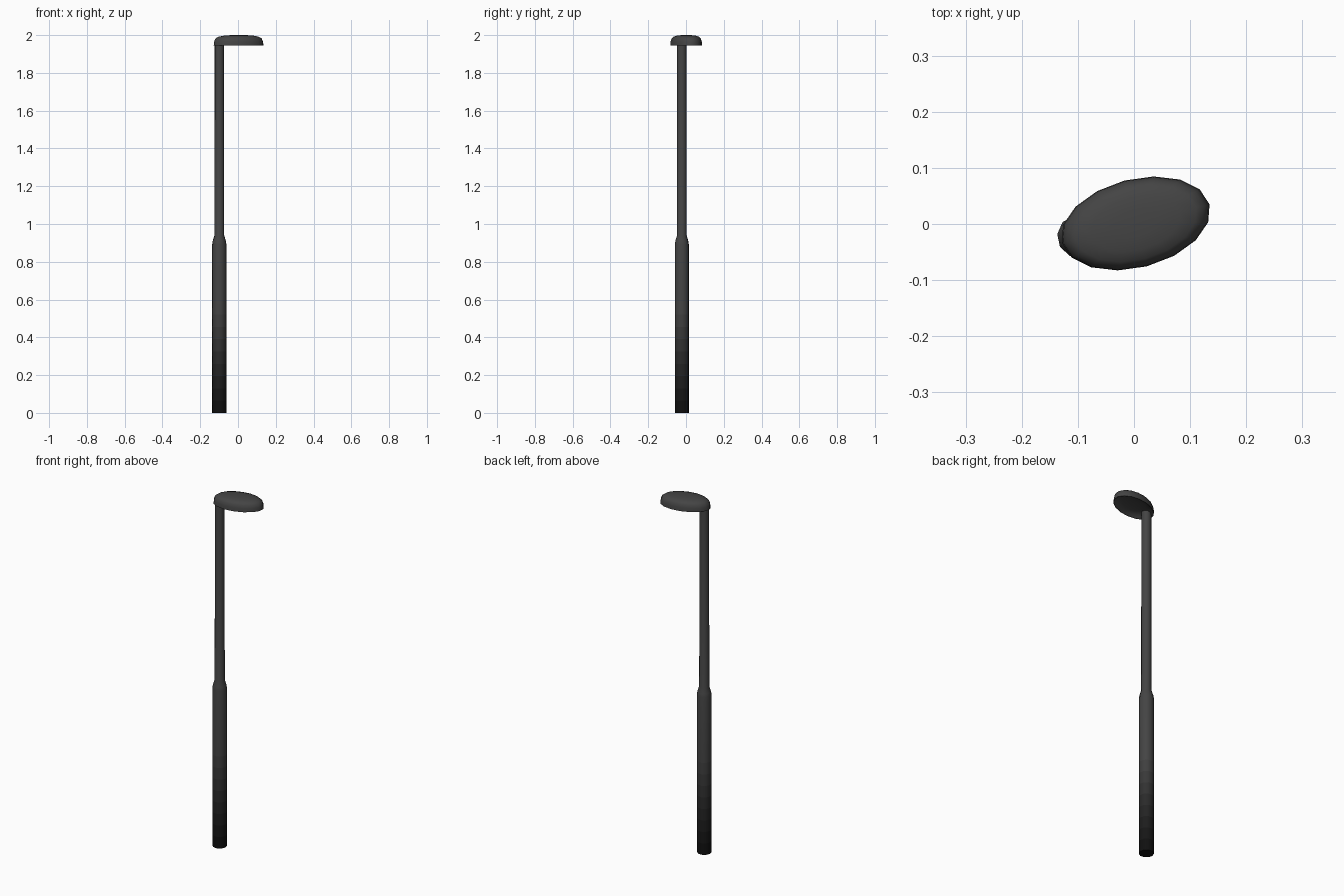
import bpy, bmesh, math

if "Cube" in bpy.data.objects:
    bpy.data.objects.remove(bpy.data.objects["Cube"])

def grey(name, v):
    m = bpy.data.materials.new(name)
    m.diffuse_color = (v, v, v, 1)
    m.use_nodes = True
    m.node_tree.nodes["Principled BSDF"].inputs["Base Color"].default_value = m.diffuse_color
    return m

def lathe(name, rings, sides, phase, close_bottom=True):
    """rings: (radius_x, radius_y, z, material index of band above)"""
    bm = bmesh.new()
    loops = []
    for rx, ry, z, _ in rings:
        loops.append([bm.verts.new((rx * math.cos(phase + 2 * math.pi * i / sides),
                                    ry * math.sin(phase + 2 * math.pi * i / sides), z))
                      for i in range(sides)])
    for k in range(len(loops) - 1):
        a, b = loops[k], loops[k + 1]
        for i in range(sides):
            j = (i + 1) % sides
            f = bm.faces.new((a[i], a[j], b[j], b[i]))
            f.material_index = rings[k][3]
    bm.faces.new(loops[0][::-1])
    bm.faces.new(loops[-1])
    bmesh.ops.recalc_face_normals(bm, faces=bm.faces)
    me = bpy.data.meshes.new(name)
    bm.to_mesh(me)
    bm.free()
    ob = bpy.data.objects.new(name, me)
    bpy.context.collection.objects.link(ob)
    bpy.ops.object.select_all(action='DESELECT')
    ob.select_set(True)
    bpy.context.view_layer.objects.active = ob
    bpy.ops.object.shade_smooth_by_angle(angle=math.radians(42))
    return ob

# Paint darkens towards the foot of the pole
shades = [0.005, 0.008, 0.012, 0.017, 0.023, 0.031, 0.040, 0.050, 0.058]
paints = [grey(f"dark_grey_{i}", v) for i, v in enumerate(shades)]
top = len(shades) - 1

# Pole: thick lower tube, tapered collar, thin upper tube
rings = [(0.038, 0.038, 0.065 * i, i) for i in range(len(shades))]
rings += [(0.038, 0.038, 0.89, top), (0.035, 0.035, 0.91, top),
          (0.026, 0.026, 0.94, top), (0.025, 0.025, 1.965, top)]
pole = lathe("pole", rings, 10, math.radians(174))
pole.location = (-0.099, -0.022, 0)
for p in paints:
    pole.data.materials.append(p)

# Lamp head: oval dome with a shallow hollow underside
A, B = 0.136, 0.079
profile = [(0.15, 1.968), (0.6, 1.966), (0.85, 1.958), (0.97, 1.945), (1.0, 1.945),
           (0.985, 1.965), (0.93, 1.982), (0.82, 1.991), (0.6, 1.997), (0.3, 2.0)]
head = lathe("lamp_head", [(A * s, B * s, z, 0) for s, z in profile], 16, 0)
head.location = (0.003, 0.001, 0)
head.rotation_euler.z = math.radians(14.5)
head.data.materials.append(paints[top])
